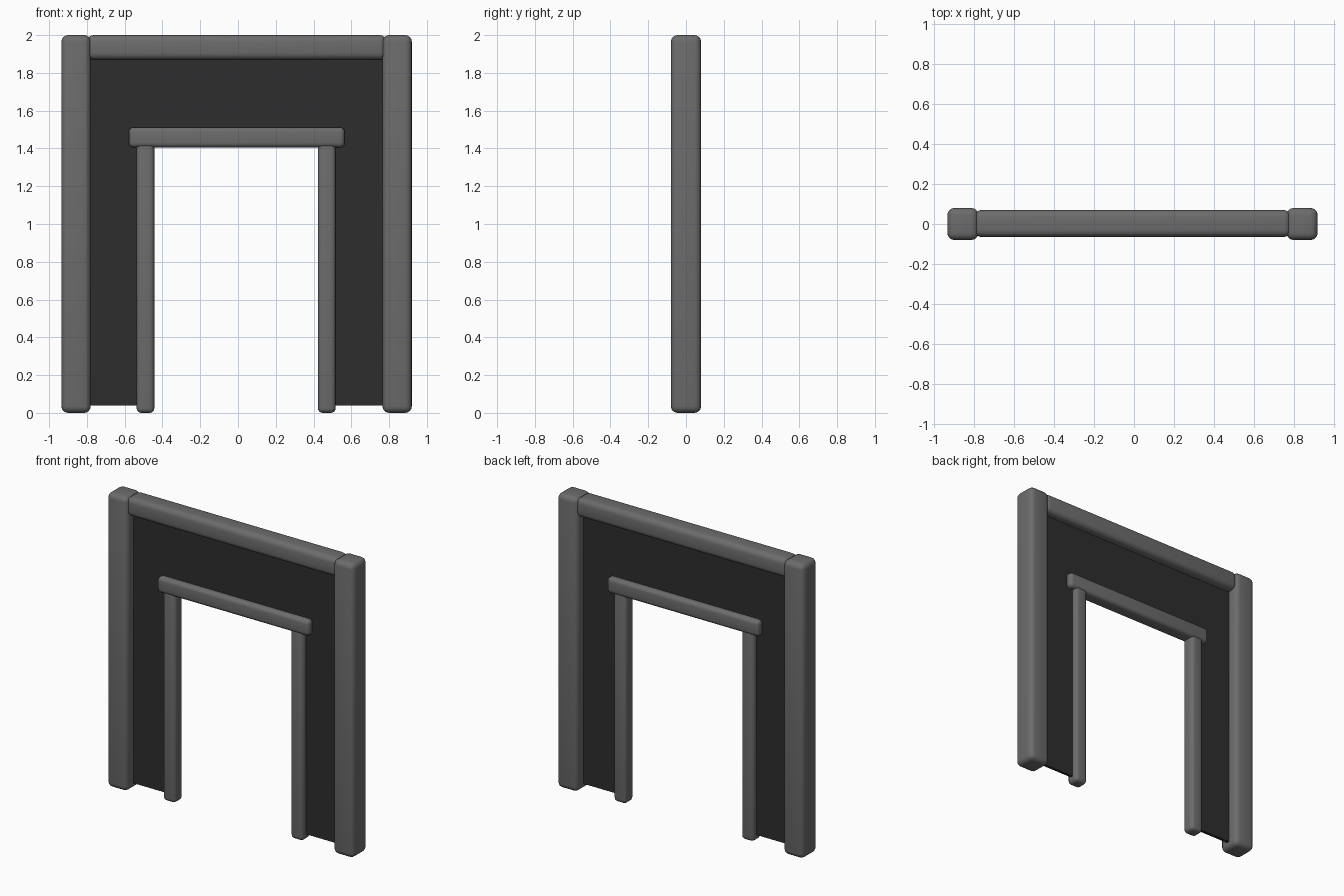
import bpy
import bmesh

cube = bpy.data.objects.get("Cube")
if cube:
    bpy.data.objects.remove(cube, do_unlink=True)


def make_material(name, value):
    mat = bpy.data.materials.new(name)
    mat.use_nodes = True
    colour = (value, value, value, 1)
    mat.diffuse_color = colour
    mat.node_tree.nodes["Principled BSDF"].inputs["Base Color"].default_value = colour
    return mat


frame_grey = make_material("frame_grey", 0.15)
panel_grey = make_material("panel_dark_grey", 0.027)


def add_object(name, bm, mat):
    mesh = bpy.data.meshes.new(name)
    bm.to_mesh(mesh)
    bm.free()
    mesh.materials.append(mat)
    obj = bpy.data.objects.new(name, mesh)
    bpy.context.collection.objects.link(obj)
    return obj


def beam(name, x, y, z, radius):
    """Rounded beam from (min, max) ranges on each axis."""
    bm = bmesh.new()
    bmesh.ops.create_cube(bm, size=1)
    for v in bm.verts:
        v.co = [r[0] if c < 0 else r[1] for c, r in zip(v.co, (x, y, z))]
    obj = add_object(name, bm, frame_grey)
    bevel = obj.modifiers.new("rounding", 'BEVEL')
    bevel.width = radius
    bevel.segments = 4
    bpy.ops.object.select_all(action='DESELECT')
    obj.select_set(True)
    bpy.context.view_layer.objects.active = obj
    bpy.ops.object.modifier_apply(modifier=bevel.name)
    bpy.ops.object.shade_smooth_by_angle()


# Outer frame
outer = (-0.08, 0.08)
beam("right_outer_post", (-0.935, -0.78), outer, (0, 2), 0.035)
beam("left_outer_post", (0.765, 0.92), outer, (0, 2), 0.035)
beam("top_beam", (-0.8, 0.785), (-0.065, 0.07), (1.87, 2), 0.035)

# Doorway trim
inner = (-0.045, 0.045)
beam("right_door_post", (-0.537, -0.443), inner, (0, 1.43), 0.025)
beam("left_door_post", (0.423, 0.517), inner, (0, 1.43), 0.025)
beam("door_lintel", (-0.578, 0.565), (-0.05, 0.05), (1.405, 1.512), 0.025)

# Wall panel with the doorway opening
outline = [(-0.86, 0.04), (-0.49, 0.04), (-0.49, 1.46), (0.47, 1.46),
           (0.47, 0.04), (0.84, 0.04), (0.84, 1.93), (-0.86, 1.93)]
bm = bmesh.new()
face = bm.faces.new([bm.verts.new((x, -0.01, z)) for x, z in outline])
extruded = bmesh.ops.extrude_face_region(bm, geom=[face], use_keep_orig=True)
for v in extruded["geom"]:
    if isinstance(v, bmesh.types.BMVert):
        v.co.y = 0.01
bmesh.ops.recalc_face_normals(bm, faces=bm.faces)
add_object("wall_panel", bm, panel_grey)
